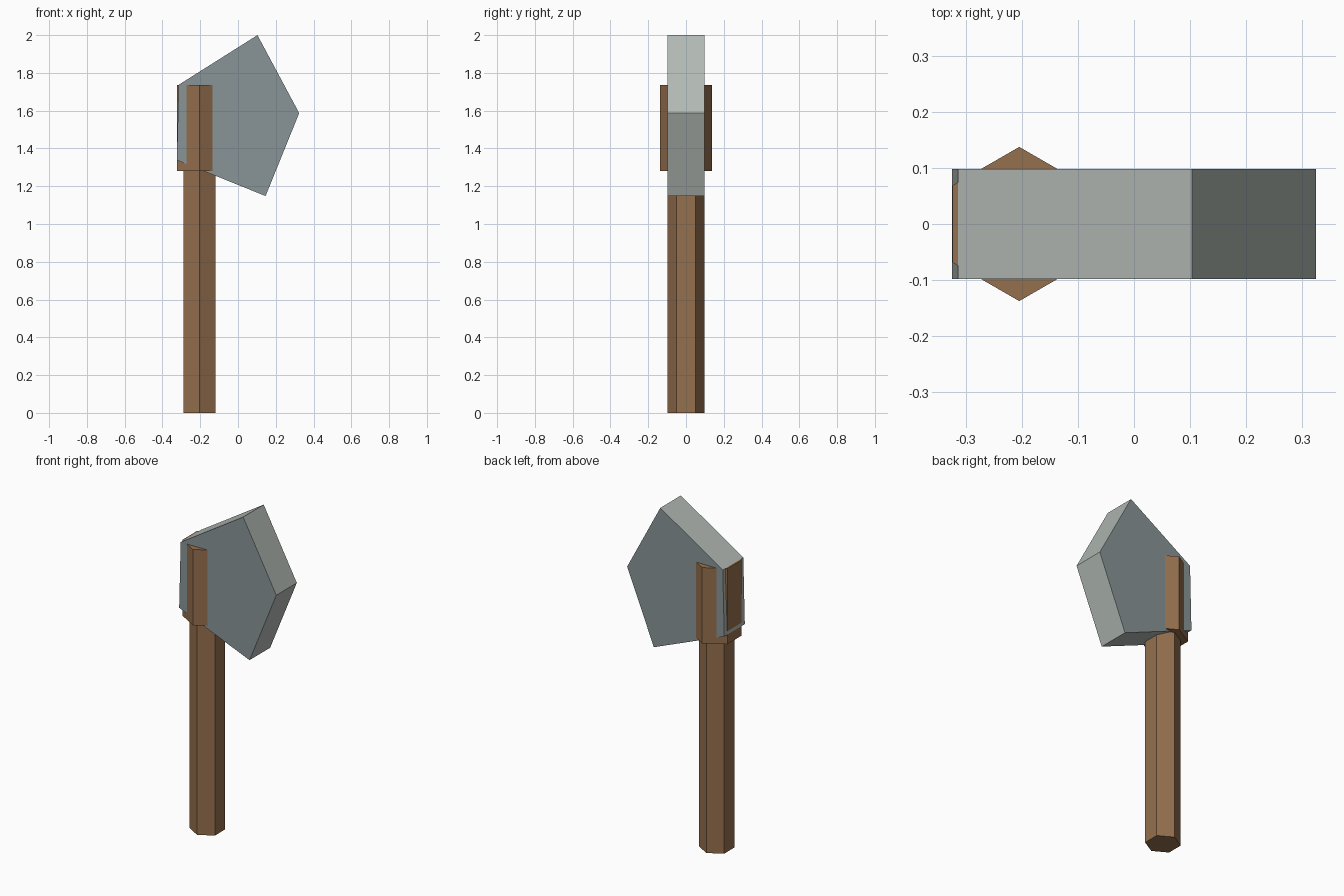
import bpy
import bmesh
from math import pi

if "Cube" in bpy.data.objects:
    bpy.data.objects.remove(bpy.data.objects["Cube"], do_unlink=True)


def material(name, rgb):
    m = bpy.data.materials.new(name)
    m.use_nodes = True
    m.diffuse_color = (*rgb, 1)
    bsdf = m.node_tree.nodes["Principled BSDF"]
    bsdf.inputs["Base Color"].default_value = (*rgb, 1)
    bsdf.inputs["Roughness"].default_value = 0.8
    return m


wood = material("brown wood", (0.30, 0.16, 0.076))
stone = material("blue grey stone", (0.25, 0.30, 0.31))
edge = material("pale stone edge", (0.44, 0.48, 0.45))

GRIP_X = -0.2045


def hex_post(name, radius, bottom, top):
    """Six-sided post with corners pointing to the front and back."""
    bpy.ops.mesh.primitive_cylinder_add(
        vertices=6, radius=radius, depth=top - bottom,
        location=(GRIP_X, 0, (bottom + top) / 2))
    ob = bpy.context.object
    ob.name = name
    ob.data.materials.append(wood)
    return ob


# Handle and the thicker collar that holds the head
hex_post("handle", 0.098, 0, 1.30)
hex_post("collar", 0.1374, 1.28, 1.737)

# Pentagonal stone slab, extruded from front to back
outline = [(0.103, 2.0), (0.324, 1.587), (0.146, 1.148),
           (-0.324, 1.338), (-0.314, 1.737)]
half = 0.098
bm = bmesh.new()
front = bm.faces.new([bm.verts.new((x, -half, z)) for x, z in outline])
ext = bmesh.ops.extrude_face_region(bm, geom=[front], use_keep_orig=True)
moved = [v for v in ext["geom"] if isinstance(v, bmesh.types.BMVert)]
bmesh.ops.translate(bm, verts=moved, vec=(0, 2 * half, 0))
bmesh.ops.recalc_face_normals(bm, faces=bm.faces)

# Broad sides are darker than the rim
for f in bm.faces:
    f.material_index = 0 if abs(f.normal.y) > 0.5 else 1

mesh = bpy.data.meshes.new("stone_head")
bm.to_mesh(mesh)
bm.free()
mesh.materials.append(stone)
mesh.materials.append(edge)
bpy.context.collection.objects.link(bpy.data.objects.new("stone_head", mesh))
